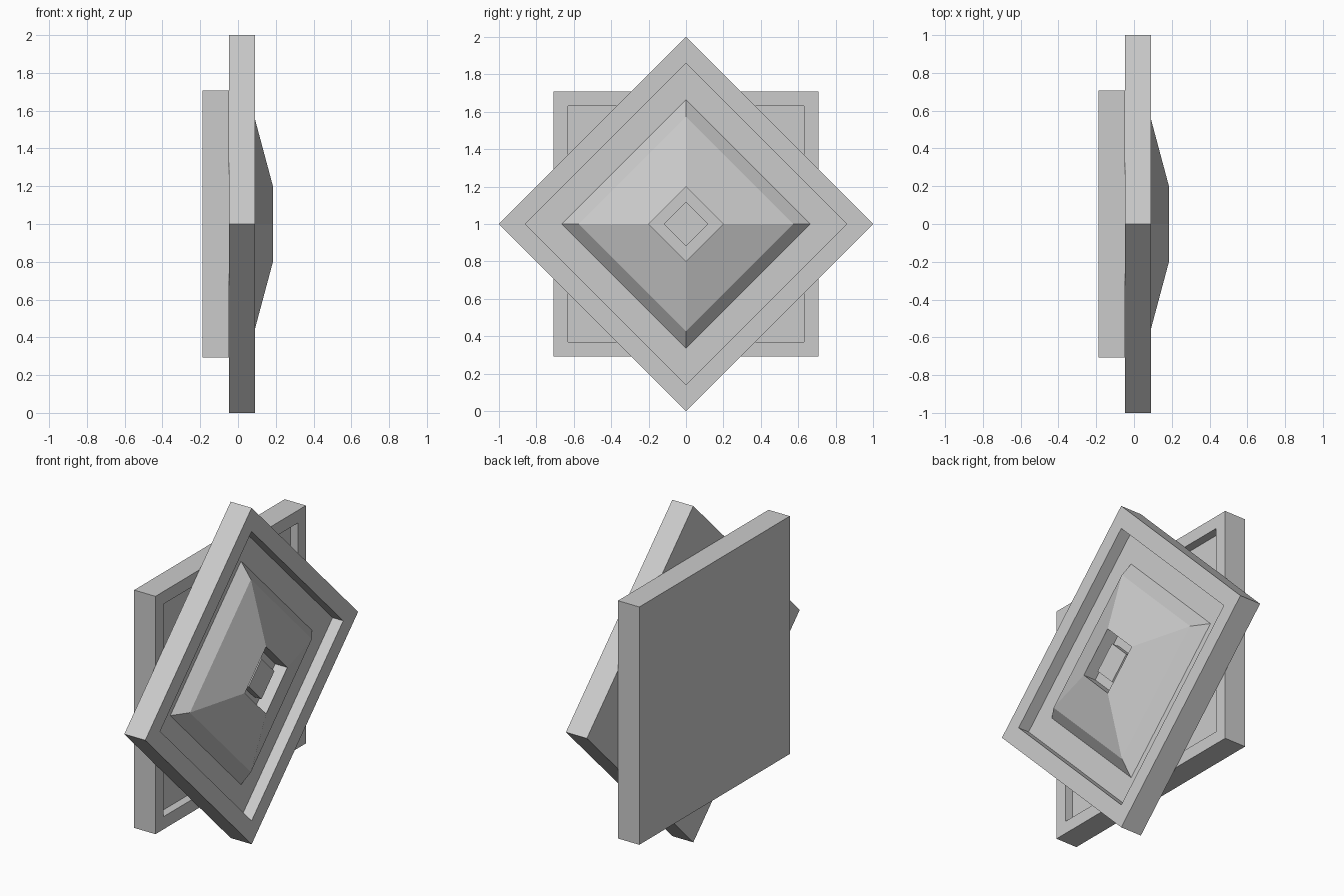
import bpy, bmesh
from math import cos, sin, pi

if "Cube" in bpy.data.objects:
    bpy.data.objects.remove(bpy.data.objects["Cube"])


def square_loft(name, profile, turn):
    """Loft four-sided rings along x; profile is (x, corner radius), back to front, capped."""
    bm = bmesh.new()
    rings = []
    for x, r in profile:
        rings.append([bm.verts.new((x, r * cos(turn + k * pi / 2),
                                    1 + r * sin(turn + k * pi / 2))) for k in range(4)])
    for a, b in zip(rings, rings[1:]):
        for k in range(4):
            n = (k + 1) % 4
            bm.faces.new((a[k], a[n], b[n], b[k]))
    bm.faces.new(rings[0][::-1])
    bm.faces.new(rings[-1])
    bmesh.ops.recalc_face_normals(bm, faces=bm.faces)
    mesh = bpy.data.meshes.new(name)
    bm.to_mesh(mesh)
    bm.free()
    obj = bpy.data.objects.new(name, mesh)
    bpy.context.collection.objects.link(obj)
    return obj


# Upright square tray at the back
square_loft("back_square_plate",
            [(-0.188, 1.0), (-0.048, 1.0), (-0.048, 0.894), (-0.098, 0.894)], pi / 4)

# Diamond tray with the raised, sloping boss and its square socket
square_loft("front_diamond_plate",
            [(-0.048, 1.0), (0.09, 1.0), (0.09, 0.86), (0.02, 0.86),
             (0.02, 0.665), (0.085, 0.573), (0.185, 0.2), (0.105, 0.2),
             (0.105, 0.12), (0.155, 0.12)], 0)
